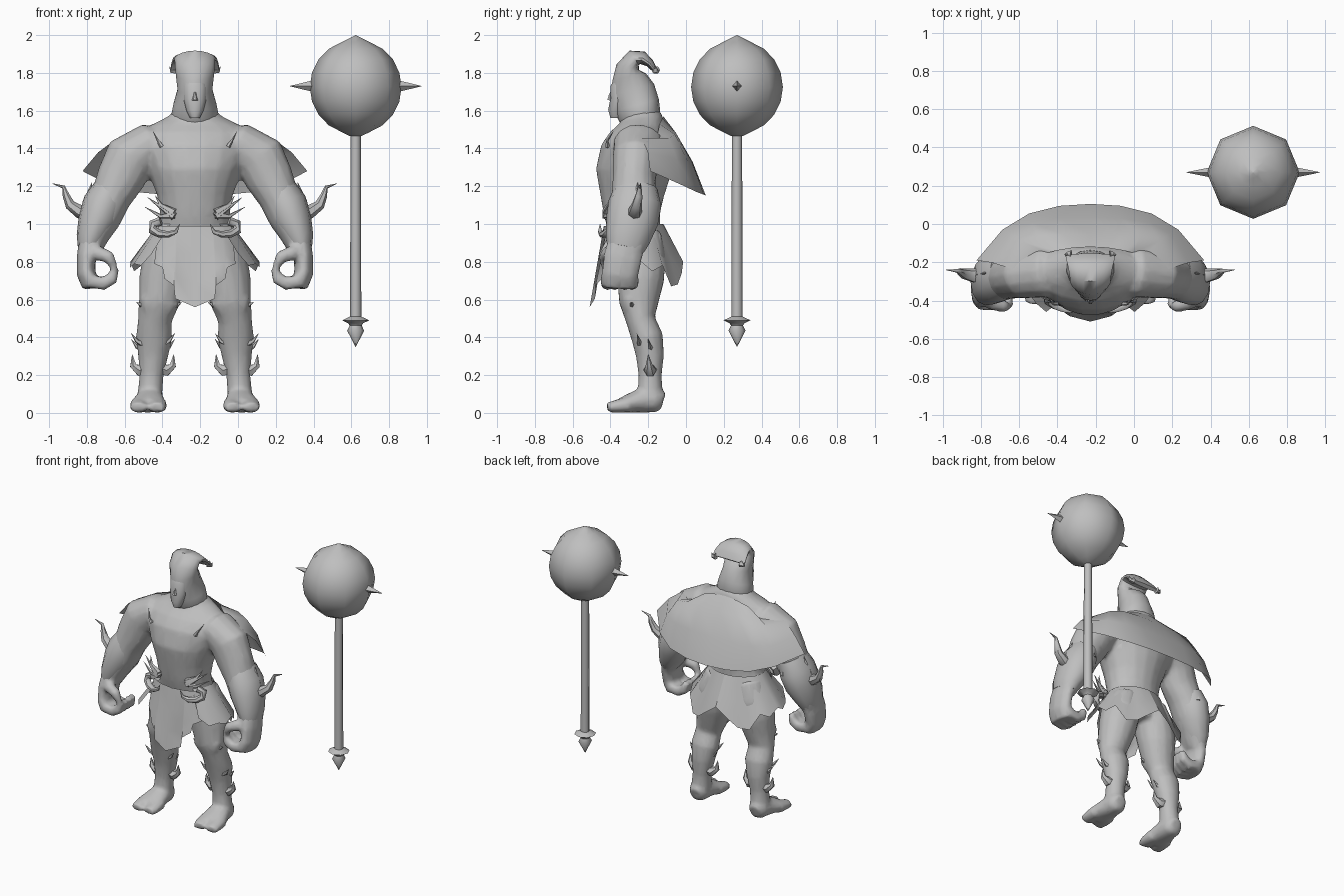
import bpy, bmesh, math
from mathutils import Vector

CX = -0.228  # body centre line
grey = bpy.data.materials.new("plain grey")
grey.diffuse_color = (0.52, 0.52, 0.52, 1)
X, Y = Vector((1, 0, 0)), Vector((0, 1, 0))


def finish(name, bm, loc=(CX, 0, 0), mirror=False, angle=50, closed=True):
    if closed:
        bmesh.ops.recalc_face_normals(bm, faces=bm.faces)
    me = bpy.data.meshes.new(name)
    bm.to_mesh(me)
    bm.free()
    me.materials.append(grey)
    ob = bpy.data.objects.new(name, me)
    bpy.context.collection.objects.link(ob)
    ob.location = loc
    if mirror:
        ob.modifiers.new("mirror", 'MIRROR').use_mirror_merge = False
    bpy.ops.object.select_all(action='DESELECT')
    ob.select_set(True)
    bpy.context.view_layer.objects.active = ob
    bpy.ops.object.shade_smooth_by_angle(angle=math.radians(angle))
    return ob


def tube(name, rings, n=12, ref=X, mirror=True, loc=(CX, 0, 0), egg=0):
    """Loft ellipses (x, y, z, a, b) along a path; a lies along ref."""
    bm = bmesh.new()
    P = [Vector(r[:3]) for r in rings]
    loops = []
    for i, r in enumerate(rings):
        t = (P[min(i + 1, len(P) - 1)] - P[max(i - 1, 0)]).normalized()
        u = (ref - t * ref.dot(t)).normalized()
        v = t.cross(u)
        loop = []
        for k in range(n):
            c, s = math.cos(math.tau * k / n), math.sin(math.tau * k / n)
            loop.append(bm.verts.new(P[i] + u * r[3] * c * (1 + egg * s) + v * r[4] * s))
        loops.append(loop)
    for A, B in zip(loops, loops[1:]):
        for k in range(n):
            bm.faces.new((A[k], A[(k + 1) % n], B[(k + 1) % n], B[k]))
    bm.faces.new(loops[0])
    bm.faces.new(loops[-1])
    return finish(name, bm, loc, mirror)


def horn(name, pts, r, n=6, ref=Y, mirror=True, power=1):
    """Curved spike tapering from radius r to a point."""
    m = len(pts) - 1
    return tube(name, [(*p, r * (1 - (i / m) ** power) + .001, r * (1 - (i / m) ** power) + .001)
                       for i, p in enumerate(pts)], n, ref, mirror)


def sheet(name, rows, mirror=False, angle=60):
    """Thin cloth surface through rows of points."""
    bm = bmesh.new()
    V = [[bm.verts.new(p) for p in row] for row in rows]
    for A, B in zip(V, V[1:]):
        for k in range(len(A) - 1):
            bm.faces.new((A[k], B[k], B[k + 1], A[k + 1]))
    return finish(name, bm, mirror=mirror, angle=angle, closed=False)


def merge(name, parts):
    """Fuse overlapping parts into one smooth skin."""
    bpy.ops.object.select_all(action='DESELECT')
    for p in parts:
        p.select_set(True)
    bpy.context.view_layer.objects.active = parts[0]
    bpy.ops.object.convert(target='MESH')
    bpy.ops.object.join()
    ob = bpy.context.view_layer.objects.active
    ob.name = name
    r = ob.modifiers.new("skin", 'REMESH')
    r.mode, r.voxel_size, r.use_smooth_shade = 'VOXEL', .013, True
    s = ob.modifiers.new("soften", 'SMOOTH')
    s.factor, s.iterations = .5, 5
    ob.modifiers.new("thin", 'DECIMATE').ratio = .25


# body: torso, arms, hands, legs and feet fused together
body = [tube("torso", [
    (0, -.25, .80, .17, .11), (0, -.27, .95, .195, .135), (0, -.285, 1.05, .185, .15),
    (0, -.285, 1.15, .20, .17), (0, -.28, 1.27, .245, .20), (0, -.26, 1.38, .30, .195),
    (0, -.24, 1.46, .30, .165), (0, -.235, 1.52, .245, .125), (0, -.235, 1.565, .15, .11),
    (0, -.25, 1.62, .08, .08)], 18, mirror=False)]
body.append(tube("arm", [
    (.12, -.245, 1.42, .07, .13), (.24, -.25, 1.42, .115, .135), (.345, -.265, 1.345, .14, .125),
    (.395, -.275, 1.24, .128, .115), (.445, -.275, 1.14, .108, .12), (.492, -.28, 1.04, .105, .125),
    (.535, -.30, .94, .082, .115), (.56, -.32, .86, .062, .095)], 14, ref=Vector((.8, 0, .6))))
body.append(tube("palm", [(.555, -.315, .91, .06, .10), (.575, -.335, .82, .052, .105),
                          (.575, -.35, .73, .05, .10), (.56, -.355, .66, .035, .09)], 10))
for i in range(4):
    y = -.42 + .046 * i
    body.append(tube(f"finger_{i}", [
        (.575, y, .74, .03, .03), (.545, y, .695, .035, .038), (.485, y, .685, .032, .038),
        (.44, y, .71, .032, .035), (.42, y, .765, .022, .022)], 8, Y))
body.append(tube("thumb", [(.575, -.37, .85, .04, .045), (.51, -.415, .845, .038, .04),
                           (.455, -.43, .825, .034, .036), (.43, -.43, .775, .022, .022)], 8, Y))
body.append(tube("leg", [
    (.11, -.25, .95, .10, .12), (.145, -.24, .82, .13, .135), (.17, -.24, .70, .128, .125),
    (.192, -.25, .58, .107, .105), (.212, -.24, .49, .09, .078), (.216, -.205, .40, .097, .085),
    (.222, -.19, .30, .08, .075), (.23, -.19, .20, .064, .062), (.237, -.19, .11, .066, .066),
    (.24, -.19, .03, .066, .07)], 14))
body.append(tube("kneecap", [(.20, -.29, .50, .05, .025), (.195, -.305, .55, .09, .035),
                             (.19, -.31, .59, .105, .04), (.18, -.29, .63, .05, .025)], 8))
body.append(tube("foot", [
    (.24, -.125, .055, .045, .055), (.24, -.16, .07, .07, .07), (.24, -.22, .07, .075, .07),
    (.245, -.29, .053, .092, .053), (.25, -.35, .038, .095, .038)], 12))
for i, x in enumerate((.198, .295)):
    body.append(tube(f"toe_{i}", [(x, -.30, .045, .05, .045), (x, -.36, .036, .052, .036),
                                  (x + .004, -.416, .028, .044, .028)], 10))
merge("body", body)

# hood: skull that narrows and curls backward into a flared crest
tube("hood", [(0, -.245, 1.54, .115, .10), (0, -.25, 1.58, .125, .115), (0, -.26, 1.63, .115, .12),
              (0, -.285, 1.71, .092, .12), (0, -.30, 1.78, .10, .09), (0, -.308, 1.83, .105, .062),
              (0, -.275, 1.88, .108, .045), (0, -.23, 1.88, .115, .035), (0, -.19, 1.85, .125, .022),
              (0, -.165, 1.815, .13, .014)], 16, mirror=False, egg=.15)
horn("crest_curl", [(.10, -.16, 1.815), (.125, -.16, 1.81), (.135, -.16, 1.835)], .022)
# face with brow, nose and chin
tube("face", [(0, -.37, 1.56, .025, .03), (0, -.37, 1.60, .045, .042), (0, -.36, 1.66, .06, .04),
              (0, -.355, 1.73, .06, .045), (0, -.355, 1.77, .05, .02)], 12, mirror=False)
horn("nose", [(0, -.403, 1.655), (0, -.402, 1.68), (0, -.385, 1.73)], .015, 6, X, False)

# bracers with horns
tube("bracer", [(.445, -.265, 1.19, .09, .115), (.478, -.27, 1.11, .113, .14),
                (.51, -.285, 1.02, .11, .138), (.55, -.31, .92, .08, .118),
                (.562, -.32, .87, .06, .10)], 12)
horn("bracer_horn", [(.53, -.275, 1.05), (.61, -.27, 1.065), (.66, -.26, 1.10), (.682, -.25, 1.15),
                     (.695, -.245, 1.195), (.755, -.24, 1.215)], .045, 7)
horn("bracer_plate", [(.57, -.27, 1.03), (.57, -.265, 1.12), (.545, -.255, 1.22)], .045, 4)
for i, (x, y, z) in enumerate([(.44, -.17, 1.20), (.545, -.33, 1.18)]):
    horn(f"bracer_spike_{i}", [(x + .01, y, z - .10), (x + .012, y, z - .05), (x, y, z)], .035, 5)

# shin and knee spikes on both sides of each leg
for d in (-1, 1):
    tag = "outer" if d > 0 else "inner"
    cx = .222
    horn(f"shin_horn_{tag}", [(cx + d * .03, -.19, .24), (cx + d * .075, -.19, .225),
                              (cx + d * .105, -.195, .25), (cx + d * .11, -.20, .31)], .04, power=1.5)
    for j, z in enumerate((.36, .33)):
        horn(f"shin_spike_{tag}_{j}", [(cx + d * .04, -.24 + .06 * j, z), (cx + d * .085, -.25 + .06 * j, z + .02),
                                       (cx + d * .115, -.26 + .06 * j, z + .06)], .02, 5)
    horn(f"knee_spike_{tag}", [(.19 + d * .06, -.28, .57), (.19 + d * .09, -.285, .57),
                               (.19 + d * .12, -.29, .585)], .03, 5)

# front loincloth, a curved panel with notched edges ending in a point
cols = [(.215, .79), (.172, .77), (.16, .71), (.112, .675), (.105, .605), (0, .56)]
cols = [(-x, z) for x, z in cols] + [(x, z) for x, z in cols[-2::-1]]
rows = []
for f in (0, .35, .7, 1):
    rows.append([(x * (.9 + .1 * f), -.435 - .075 * f + (1.5 + f) * x * x, .99 + (z - .99) * f)
                 for x, z in cols])
sheet("loincloth", rows)

# side and back skirt with ragged hem
hem = [.84, .78, .79, .77, .80, .75, .78, .67, .68, .74, .80]
rows = []
for f in (0, .5, 1):
    row = []
    for i, z in enumerate(hem):
        p = math.radians(-48 + 138 * i / (len(hem) - 1))
        row.append(((.195 + .15 * f) * math.cos(p), -.27 + (.15 + .105 * f) * math.sin(p), 1 + (z - 1) * f))
    rows.append(row)
sheet("skirt", rows, mirror=True)

# curled tusks and waist spikes
horn("belt_tusk", [(.18, -.395, 1.015), (.222, -.385, 1.0), (.222, -.40, .965), (.185, -.425, .948),
                   (.14, -.445, .945), (.10, -.455, .96), (.08, -.455, 1.0)], .024, 7, power=3)
for i, (x, z) in enumerate([(.25, 1.14), (.265, 1.09), (.21, 1.15)]):
    horn(f"waist_spike_{i}", [(.11, -.425, 1.04 + .01 * i), (.18, -.41, z - .05), (x, -.38, z)], .022, 5)
# chest fangs
horn("chest_fang", [(.175, -.415, 1.41), (.195, -.417, 1.44), (.222, -.385, 1.49)], .012, 5, X)

# shoulder cape hanging from the shoulder line to a wide hem
yoke = [(.41, -.235, 1.455), (.36, -.09, 1.455), (.27, -.06, 1.475), (.14, -.055, 1.485), (0, -.055, 1.485)]
edge = [(.595, -.19, 1.28), (.46, -.03, 1.21), (.32, .055, 1.17), (.16, .095, 1.155), (0, .105, 1.15)]
collar = [(.25, -.20, 1.44), (.22, -.15, 1.48), (.18, -.14, 1.53), (.09, -.125, 1.56), (0, -.12, 1.57)]


def whole(row):
    return row + [(-x, y, z) for x, y, z in row[-2::-1]]


middle = [tuple((a + b) / 2 + d for a, b, d in zip(p, q, (.01, .01, .012))) for p, q in zip(yoke, edge)]
middle[-1] = (0, *middle[-1][1:])
sheet("cape", [whole(r) for r in (collar, yoke, middle, edge)])


# mace: faceted ball with points, rod, guard and tip
def lathe(name, profile, n, loc=(.623, .27, 0)):
    return tube(name, [(0, 0, z, r, r) for r, z in profile], n, mirror=False, loc=loc)


ball = [(.243 * math.sin(math.pi * i / 10), 1.725 - .25 * math.cos(math.pi * i / 10)) for i in range(1, 10)]
lathe("mace_ball", [(.03, 1.465)] + ball + [(.03, 1.985), (.001, 2.0)], 8)
lathe("mace_rod", [(.03, .47), (.027, 1.5)], 8)
lathe("mace_guard", [(.03, .46), (.04, .475), (.072, .49), (.04, .505), (.03, .51)], 8)
lathe("mace_tip", [(.001, .35), (.045, .435), (.026, .475)], 8)
for d, tag in ((-1, "left"), (1, "right")):
    tube(f"mace_spike_{tag}", [(d * .22, 0, 1.73, .027, .032), (d * .348, 0, 1.73, .001, .001)],
         4, Y, False, (.623, .27, 0))
